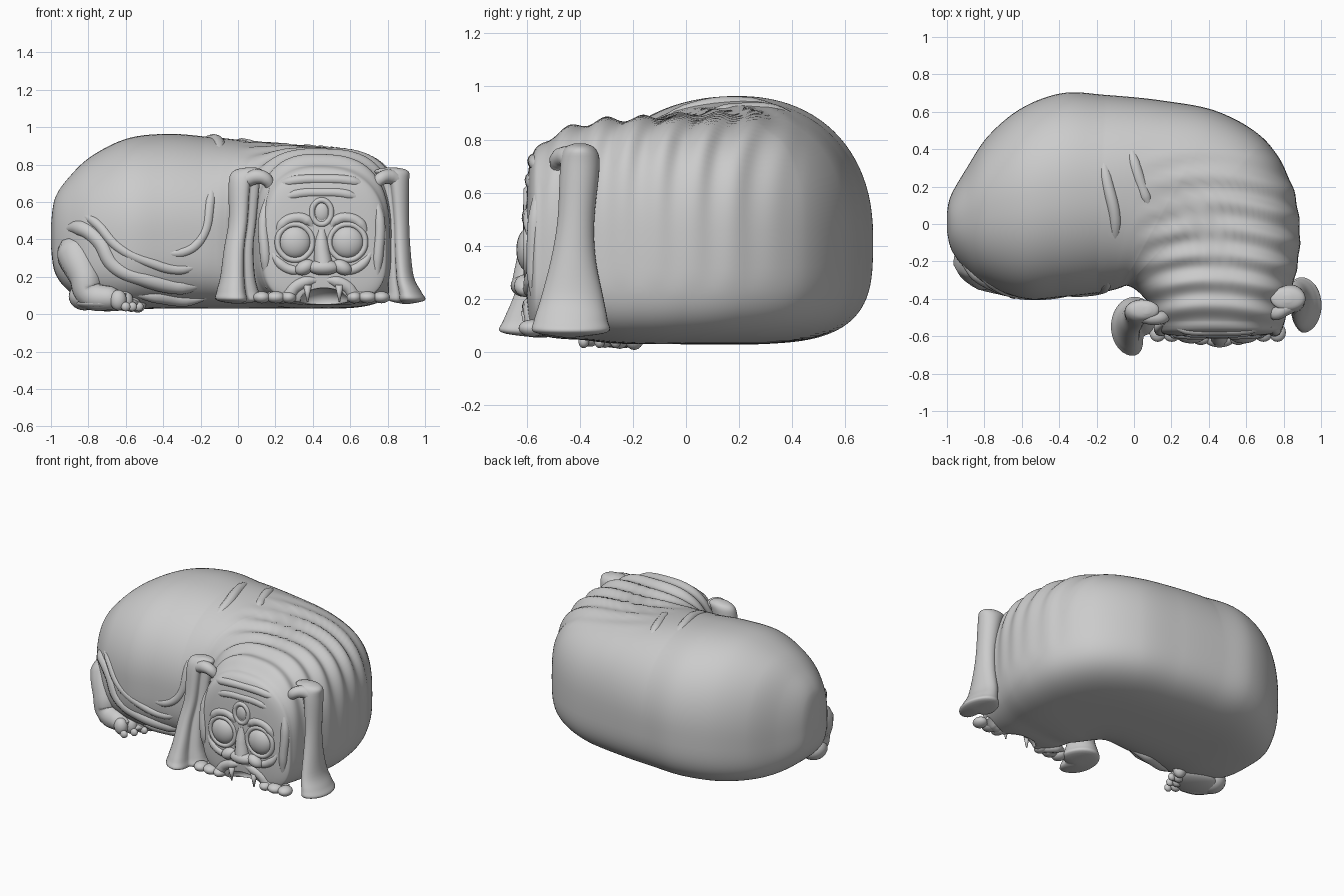
import bpy, bmesh, math
from mathutils import Vector
from mathutils.bvhtree import BVHTree

if "Cube" in bpy.data.objects:
    bpy.data.objects.remove(bpy.data.objects["Cube"])


def finish(bm, name):
    bmesh.ops.recalc_face_normals(bm, faces=bm.faces[:])
    for f in bm.faces:
        f.smooth = True
    me = bpy.data.meshes.new(name)
    bm.to_mesh(me)
    bm.free()
    ob = bpy.data.objects.new(name, me)
    bpy.context.collection.objects.link(ob)
    return ob


def loft(name, rings):
    bm = bmesh.new()
    vr = [[bm.verts.new(p) for p in r] for r in rings]
    n = len(rings[0])
    for a, b in zip(vr, vr[1:]):
        for i in range(n):
            bm.faces.new((a[i], a[(i + 1) % n], b[(i + 1) % n], b[i]))
    bm.faces.new(vr[0])
    bm.faces.new(vr[-1])
    return finish(bm, name)


def clamp(v):
    return max(0.0, min(1.0, v))


def spline(keys, steps):
    """Catmull-Rom through tuples; yields (parameter, values)."""
    out = []
    for i in range(len(keys) - 1):
        p = [keys[max(0, min(len(keys) - 1, i + k))] for k in (-1, 0, 1, 2)]
        for s in range(steps):
            t = s / steps
            out.append((i + t, [0.5 * (2 * b + (c - a) * t + (2 * a - 5 * b + 4 * c - d) * t * t
                                       + (3 * b - a - 3 * c + d) * t ** 3) for a, b, c, d in zip(*p)]))
    out.append((len(keys) - 1, list(keys[-1])))
    return out


def ball(name, loc, size, rot=(0, 0, 0)):
    bm = bmesh.new()
    bmesh.ops.create_uvsphere(bm, u_segments=24, v_segments=14, radius=1)
    ob = finish(bm, name)
    ob.location, ob.scale, ob.rotation_euler = loc, size, rot
    return ob


def tube(name, pts, radii, cyclic=False):
    cu = bpy.data.curves.new(name, 'CURVE')
    cu.dimensions = '3D'
    cu.bevel_depth, cu.bevel_resolution, cu.resolution_u = 1, 4, 8
    cu.use_fill_caps = True
    sp = cu.splines.new('BEZIER')
    sp.bezier_points.add(len(pts) - 1)
    for bp, p, r in zip(sp.bezier_points, pts, radii):
        bp.co, bp.radius = p, r
        bp.handle_left_type = bp.handle_right_type = 'AUTO'
    sp.use_cyclic_u = cyclic
    ob = bpy.data.objects.new(name, cu)
    bpy.context.collection.objects.link(ob)
    return ob


# Curled body and head: inner x, y, outer x, y, bottom z, top z
sections = [
    (-1.0, -.04, -1.0, .06, .36, .48), (-.975, -.14, -.98, .15, .22, .63), (-.90, -.24, -.90, .29, .12, .75),
    (-.78, -.33, -.78, .47, .06, .865), (-.58, -.40, -.60, .62, .03, .96), (-.38, -.39, -.38, .70, .03, .985),
    (-.2, -.37, -.15, .69, .03, .97), (-.12, -.355, .15, .66, .03, .94), (-.07, -.34, .45, .60, .03, .91),
    (-.04, -.33, .70, .45, .03, .895), (-.01, -.34, .84, .22, .03, .885), (.02, -.36, .885, 0, .03, .88),
    (.05, -.39, .88, -.18, .035, .875), (.08, -.43, .85, -.33, .045, .86), (.10, -.49, .82, -.45, .05, .83),
    (.12, -.55, .80, -.54, .06, .785), (.15, -.585, .78, -.575, .07, .735), (.24, -.60, .69, -.595, .16, .64),
    (.42, -.605, .50, -.605, .35, .45)]
rings = []
for t, (ix, iy, ox, oy, zb, zt) in spline(sections, 24):
    square = 2.2 + 0.6 * clamp((t - 6) / 3)
    tilt = 0.08 * clamp((8 - t) / 2)        # rump leans down to the front
    ring = []
    for k in range(96):
        a = 2 * math.pi * k / 96
        c, s = math.cos(a), math.sin(a)
        e = square if s > 0 else 3.4
        u = math.copysign(abs(c) ** (2 / e), c)
        w = math.copysign(abs(s) ** (2 / e), s)
        m = (u + 1) / 2
        x, y = ix + (ox - ix) * m, iy + (oy - iy) * m
        # neck folds run across the body at near constant y
        amount = clamp((x - .0) / .25) * clamp((.45 - y) / .3) * clamp((y + .6) / .08) * clamp(s + .25)
        phase = (y + .12 * (x - .45) ** 2 - .05 * math.sin(4 * x)) / .14
        g = 1 + amount * (.5 - .5 * math.cos(2 * math.pi * phase) - .5) * .05
        zc = zb + (zt - zb) * .42
        z = zc + w * g * ((zt - zc) * (1 - tilt * (1 - m)) if s > 0 else (zc - zb))
        m = (u * g + 1) / 2
        ring.append((ix + (ox - ix) * m, iy + (oy - iy) * m, z))
    rings.append(ring)
body = loft("body", rings)
me = body.data
surface = BVHTree.FromPolygons([v.co.copy() for v in me.vertices], [p.vertices[:] for p in me.polygons])


def on_front(x, z, out=0.0):
    hit = surface.ray_cast(Vector((x, -2, z)), Vector((0, 1, 0)))[0]
    y = hit.y if hit else -.5
    return (x, (min(y, -.54) if x > .1 else y) - out, z)


def on_top(x, y, out=0.0):
    hit = surface.ray_cast(Vector((x, y, 2)), Vector((0, 0, -1)))[0]
    return (x, y, (hit.z if hit else .8) + out)


# Mouth opening
cutter = ball("mouth_cutter", (.46, -.60, .07), (.13, .12, .07))
cutter.hide_render = True
cutter.hide_set(True)
cut = body.modifiers.new("mouth", 'BOOLEAN')
cut.operation, cut.object, cut.solver = 'DIFFERENCE', cutter, 'EXACT'

# Loose skin draped over the flank
flank = [
    ([(-.95, .44), (-.84, .46), (-.74, .39), (-.66, .26), (-.5, .19), (-.3, .15), (-.14, .17)], .045),
    ([(-.88, .55), (-.76, .49), (-.64, .36), (-.48, .28), (-.3, .24), (-.15, .29)], .03),
    ([(-.62, .12), (-.45, .10), (-.28, .08), (-.12, .10)], .04),
    ([(-.45, .34), (-.3, .33), (-.2, .40), (-.15, .6), (-.14, .75)], .03)]
for pts, r in flank:
    tube("flank_fold", [on_front(x, z, -r * .65) for x, z in pts],
         [.005] + [r] * (len(pts) - 2) + [.005])
for pts in ([(-.2, .5), (-.15, .25), (-.1, .0), (-.14, -.25)], [(-.04, .5), (0, .33), (.06, .15), (.1, .05)]):
    tube("back_crease", [on_top(x, y, -.022) for x, y in pts], [.003] + [.034] * (len(pts) - 2) + [.003])

# Hind leg and foot
tube("hind_leg", [(-.87, -.13, .38), (-.86, -.19, .32), (-.815, -.26, .2), (-.79, -.28, .11), (-.68, -.32, .085),
                  (-.60, -.34, .08)], [.08, .11, .09, .08, .065, .03])
ball("heel", (-.82, -.22, .095), (.085, .09, .075))
ball("foot_pad", (-.70, -.25, .06), (.17, .12, .045))
for i in range(4):
    ball("hind_toe", (-.64 + .035 * i, -.36 + .055 * i, .075 - .004 * i), (.045, .04, .055))
for i in range(3):
    ball("hind_claw", (-.60 + .035 * i, -.385 + .06 * i, .04), (.025, .02, .025))

# Hanging ears: x, y, z, half width, half depth; a groove faces the head
ears = [
    ([(.07, -.46, .785, .02, .02), (.055, -.46, .765, .08, .05), (.035, -.47, .70, .085, .065),
      (.025, -.49, .5, .075, .07), (.005, -.52, .35, .08, .08), (0, -.54, .2, .095, .115),
      (0, -.545, .12, .115, .145), (.005, -.55, .075, .12, .15), (.005, -.55, .055, .02, .02)], -.7),
    ([(.82, -.40, .785, .02, .02), (.82, -.40, .765, .09, .06), (.84, -.40, .70, .075, .075),
      (.855, -.415, .5, .06, .07), (.86, -.425, .35, .062, .085), (.87, -.43, .2, .07, .12),
      (.89, -.435, .12, .09, .14), (.90, -.435, .075, .10, .14), (.90, -.44, .055, .02, .02)], -2.4)]
for keys, facing in ears:
    rows = []
    for t, (x, y, z, rx, ry) in spline(keys, 5):
        row = []
        for k in range(36):
            a = 2 * math.pi * k / 36
            d = (a - facing + math.pi) % (2 * math.pi) - math.pi
            r = 1 - .5 * math.exp(-(d / .5) ** 2) * clamp(t - 1)
            row.append((x + rx * r * math.cos(a), y + ry * r * math.sin(a), z))
        rows.append(row)
    loft("ear", rows)
tube("ear_root", [(.05, -.49, .72), (.10, -.50, .735), (.15, -.50, .72), (.18, -.48, .66)], [.04, .04, .035, .02])
tube("ear_root", [(.85, -.43, .72), (.81, -.45, .735), (.76, -.48, .72), (.73, -.47, .66)], [.04, .04, .035, .02])

# Eyes with swollen lids
CX = .447
for ex, ez, rx, rz in ((.305, .385, .085, .087), (.585, .385, .087, .087), (CX, .545, .043, .056)):
    y = on_front(ex, ez)[1]
    ball("eye", (ex, y + .015, ez), (rx, rx * .6, rz))
    ring = [(ex + (rx + .008) * math.cos(a), y + .006, ez + (rz + .008) * math.sin(a))
            for a in [i * math.pi / 4 for i in range(8)]]
    tube("eyelid", ring, [.016] * 8, True)

# Facial folds, mirrored around the middle of the face
face_folds = [
    ("brow", [(.24, .40), (.21, .48), (.14, .515), (.075, .50), (.04, .45)], .03),
    ("cheek_fold", [(.07, .24), (.15, .235), (.22, .27), (.28, .36)], .028),
    ("lip", [(.0, .185), (.08, .175), (.14, .145), (.18, .10), (.25, .095), (.31, .10)], .035),
    ("side_fold", [(.29, .14), (.30, .3), (.31, .5), (.28, .66)], .03)]
for name, pts, r in face_folds:
    for side in (-1, 1):
        tube(name, [on_front(CX + side * x, z, -r * .5) for x, z in pts],
             [r * .3] + [r] * (len(pts) - 2) + [r * .3])
for z, half in ((.72, .28), (.65, .24)):
    tube("forehead_fold", [on_front(CX + half * k, z - .05 * abs(k) ** 3, -.018) for k in (-1, -.6, 0, .6, 1)],
         [.004, .028, .028, .028, .004])

# Broad nose, fangs and jowls
tube("nose_bridge", [(CX, -.585, .45), (CX, -.595, .36), (CX + .01, -.605, .26)], [.025, .04, .05])
ball("nose", (CX + .01, -.61, .25), (.085, .05, .042))
for side in (-1, 1):
    ball("nostril", (CX + .01 + side * .10, -.605, .25), (.055, .042, .038), (0, side * .5, 0))
    bm = bmesh.new()
    bmesh.ops.create_cone(bm, cap_ends=True, segments=12, radius1=.004, radius2=.022, depth=.09)
    fang = finish(bm, "fang")
    fang.location = (CX + .01 + side * .085, -.60, .11)
    for dx, w in ((.175, .04), (.245, .05), (.32, .045)):
        ball("jowl", (CX + side * dx, -.58, .09), (w, .05, .032))
